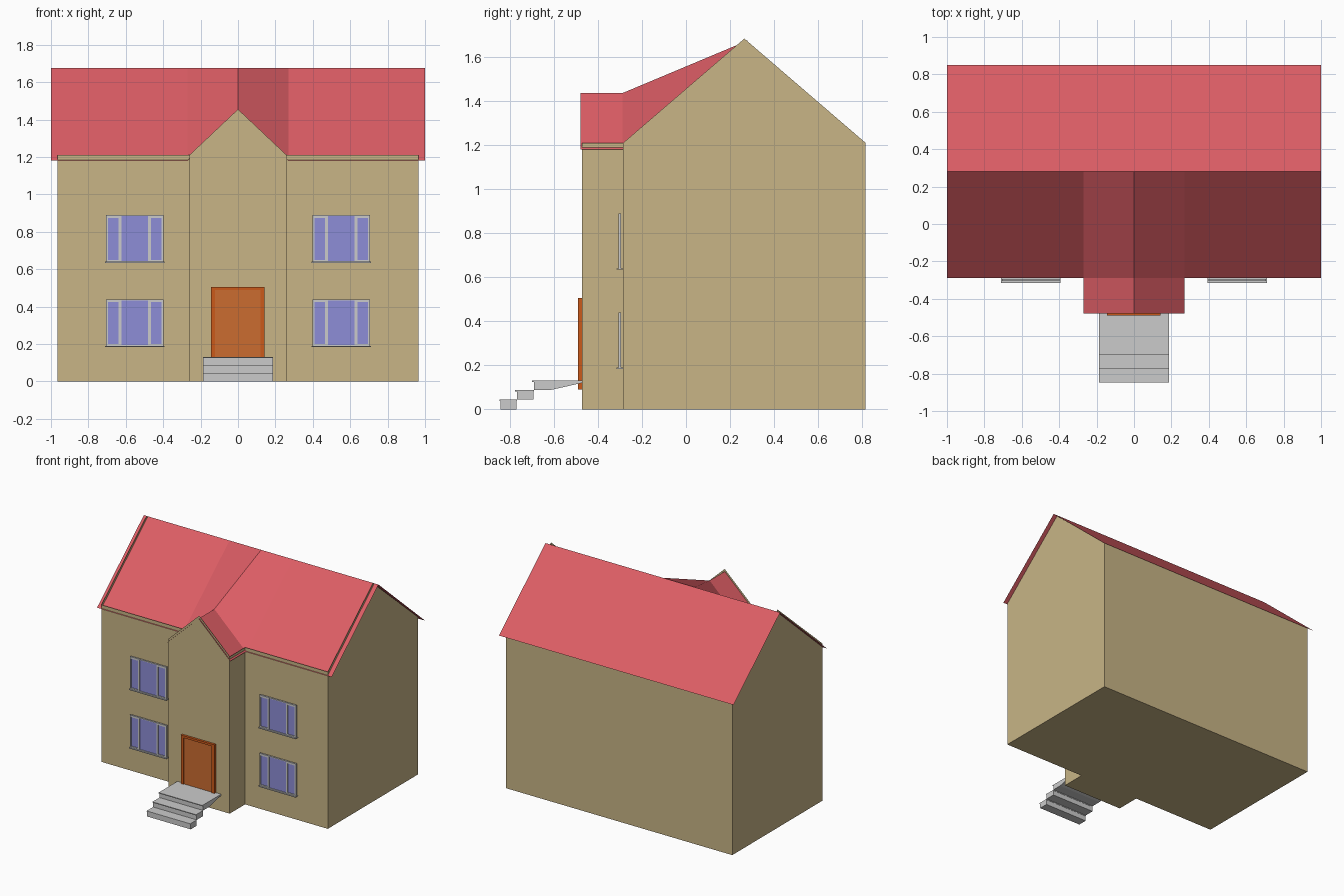
import bpy, bmesh

if "Cube" in bpy.data.objects:
    bpy.data.objects.remove(bpy.data.objects["Cube"])


def material(name, rgb):
    m = bpy.data.materials.new(name)
    m.diffuse_color = (*rgb, 1)
    m.use_nodes = True
    m.node_tree.nodes["Principled BSDF"].inputs["Base Color"].default_value = m.diffuse_color
    return m


WALL = material("wall_tan", (0.58, 0.46, 0.24))
ROOF = material("roof_red", (0.72, 0.11, 0.13))
FRAME = material("door_frame_orange", (0.60, 0.10, 0.01))
PANEL = material("door_panel_orange", (0.60, 0.15, 0.03))
GLASS = material("glass_blue", (0.27, 0.27, 0.68))


def mesh(name, verts, faces, mat=None, fix_normals=False):
    me = bpy.data.meshes.new(name)
    me.from_pydata(verts, [], faces)
    if fix_normals:
        bm = bmesh.new()
        bm.from_mesh(me)
        bmesh.ops.recalc_face_normals(bm, faces=bm.faces)
        bm.to_mesh(me)
        bm.free()
    ob = bpy.data.objects.new(name, me)
    bpy.context.collection.objects.link(ob)
    if mat:
        me.materials.append(mat)
    return ob


def prism(name, profile, x0, x1, mat=None):
    """Extrude a (y, z) profile along x."""
    n = len(profile)
    verts = [(x, y, z) for x in (x0, x1) for y, z in profile]
    faces = [tuple(range(n)), tuple(range(n, 2 * n))]
    faces += [(i, (i + 1) % n, n + (i + 1) % n, n + i) for i in range(n)]
    return mesh(name, verts, faces, mat, True)


def box(name, x0, x1, y0, y1, z0, z1, mat=None):
    return prism(name, [(y0, z0), (y1, z0), (y1, z1), (y0, z1)], x0, x1, mat)


# House shell: T-shaped footprint, open under the roof, with three gables
W, P = 0.965, 0.26
FRONT, BACK, PORCH, EAVE = -0.285, 0.815, -0.472, 1.21
plan = [(-W, FRONT), (-P, FRONT), (-P, PORCH), (P, PORCH),
        (P, FRONT), (W, FRONT), (W, BACK), (-W, BACK)]
verts = [(x, y, z) for z in (0, EAVE) for x, y in plan]
verts += [(0, PORCH, 1.455), (W, 0.265, 1.683), (-W, 0.265, 1.683)]
peak = {2: 16, 5: 17, 7: 18}
faces = [tuple(reversed(range(8)))]
for i in range(8):
    j = (i + 1) % 8
    tip = (peak[i],) if i in peak else ()
    faces.append((i, j, 8 + j, *tip, 8 + i))
mesh("house_walls", verts, faces, WALL)

# Thin roof sheet: back slope, front slope and the porch gable blending into it
xs = [-1, -0.27, 0, 0.27, 1]
low = [1.18, 1.18, 1.436, 1.18, 1.18]
verts = [(x, 0.85, 1.18) for x in xs]
verts += [(x, 0.282, 1.675) for x in xs]
verts += [(x, -0.288, z) for x, z in zip(xs, low)]
verts += [(x, -0.479, z) for x, z in zip(xs[1:4], low[1:4])]
faces = [(5 * r + c, 5 * r + 5 + c, 5 * r + 6 + c, 5 * r + 1 + c)
         for r in range(2) for c in range(4)]
faces += [(11, 15, 16, 12), (12, 16, 17, 13)]
mesh("roof", verts, faces, ROOF)

# Front door: frame around a slightly recessed panel
box("door_frame_left", -0.144, -0.122, -0.49, -0.47, 0.09, 0.505, FRAME)
box("door_frame_right", 0.119, 0.141, -0.49, -0.47, 0.09, 0.505, FRAME)
box("door_frame_top", -0.122, 0.119, -0.49, -0.47, 0.488, 0.505, FRAME)
box("door_panel", -0.122, 0.119, -0.482, -0.47, 0.09, 0.488, PANEL)

# Entrance steps, each with a thin projecting tread; the landing tapers to the wall
SX = 0.186
risers = [
    [(-0.841, 0), (-0.77, 0), (-0.77, 0.039), (-0.841, 0.039)],
    [(-0.768, 0.045), (-0.692, 0.045), (-0.692, 0.082), (-0.768, 0.082)],
    [(-0.690, 0.088), (-0.615, 0.088), (-0.472, 0.12), (-0.472, 0.124), (-0.690, 0.124)],
]
treads = [(-0.847, -0.768, 0.045), (-0.776, -0.69, 0.088), (-0.700, -0.47, 0.13)]
for i, (profile, (y0, y1, top)) in enumerate(zip(risers, treads), 1):
    prism(f"step_{i}", profile, -SX, SX)
    box(f"step_tread_{i}", -SX, SX, y0, y1, top - 0.006, top)


# Windows: grey frame with a large centre pane, two narrow side panes and a sill
def window(tag, cx, z):
    y0, y1 = -0.306, -0.294
    bars = [(-0.155, -0.144), (-0.086, -0.072), (0.072, 0.086), (0.144, 0.155)]
    for i, (a, b) in enumerate(bars):
        box(f"window_bar_{tag}_{i}", cx + a, cx + b, y0, y1, z + 0.006, z + 0.255)
    panes = [(-0.144, -0.086, 0.016, 0.240), (-0.072, 0.072, 0.010, 0.249),
             (0.086, 0.144, 0.016, 0.240)]
    for i, (a, b, low_z, high_z) in enumerate(panes):
        a, b = cx + a, cx + b
        box(f"window_rail_top_{tag}_{i}", a, b, y0, y1, z + high_z, z + 0.255)
        box(f"window_rail_bottom_{tag}_{i}", a, b, y0, y1, z + 0.005, z + low_z)
        box(f"window_pane_{tag}_{i}", a, b, -0.301, -0.297, z + low_z, z + high_z, GLASS)
    box(f"window_sill_{tag}", cx - 0.158, cx + 0.158, -0.315, -0.285, z, z + 0.006)


for side, cx in (("left", -0.552), ("right", 0.552)):
    for floor, z in (("lower", 0.184), ("upper", 0.634)):
        window(f"{side}_{floor}", cx, z)
